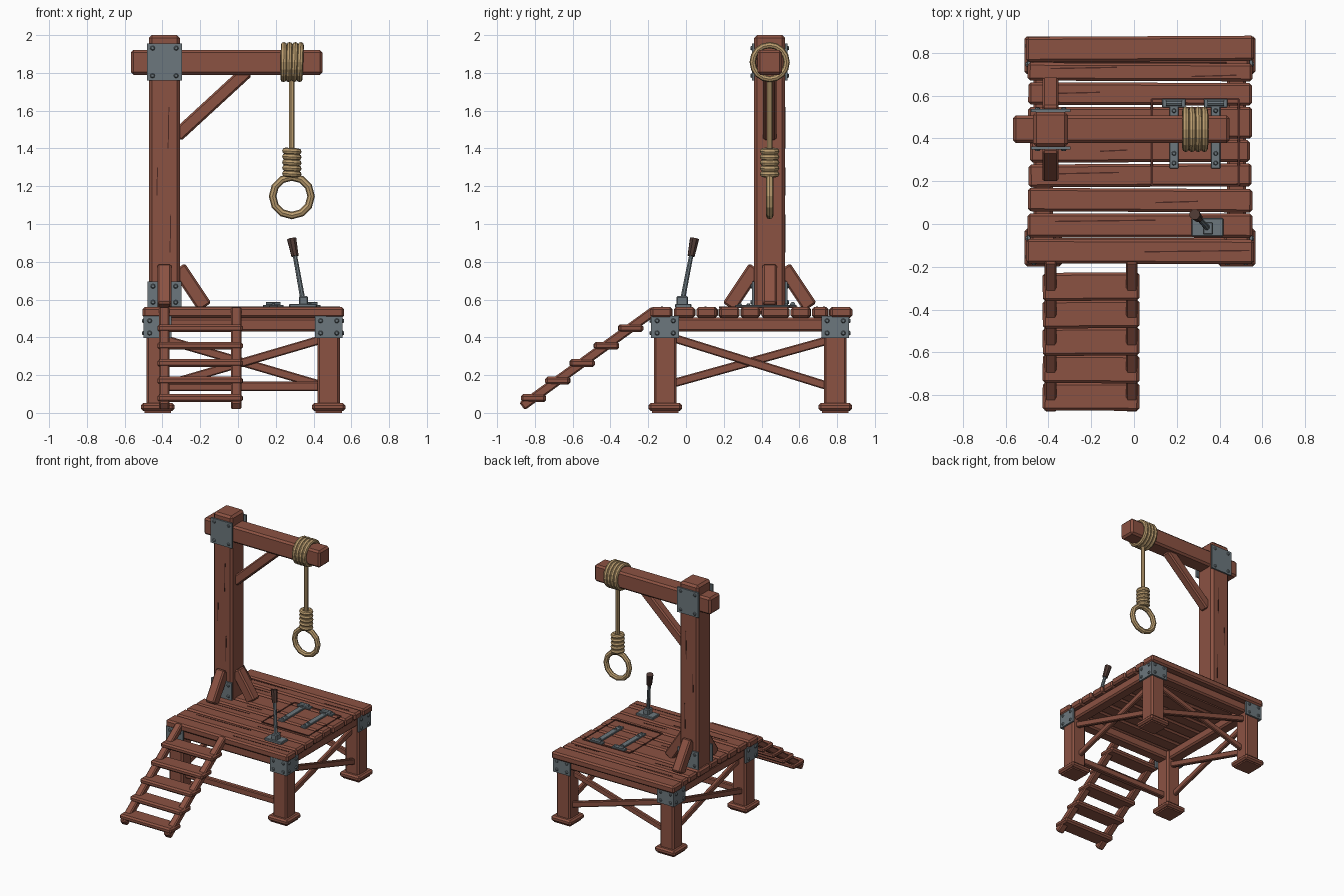
import bpy, bmesh, math, random
from mathutils import Vector, Matrix

random.seed(4)
if "Cube" in bpy.data.objects:
    bpy.data.objects.remove(bpy.data.objects["Cube"], do_unlink=True)


def material(name, rgb):
    m = bpy.data.materials.new(name)
    m.use_nodes = True
    m.diffuse_color = (*rgb, 1)
    m.node_tree.nodes["Principled BSDF"].inputs["Base Color"].default_value = (*rgb, 1)
    return m


WOOD = material("red brown wood", (0.26, 0.085, 0.055))
DARK = material("dark wood crack", (0.07, 0.022, 0.016))
METAL = material("grey iron", (0.15, 0.185, 0.205))
ROPE = material("tan rope", (0.50, 0.34, 0.16))
GRIP = material("dark grip", (0.075, 0.04, 0.033))


def finish(name, bm, mat):
    mesh = bpy.data.meshes.new(name)
    bm.to_mesh(mesh)
    bm.free()
    mesh.materials.append(mat)
    obj = bpy.data.objects.new(name, mesh)
    bpy.context.collection.objects.link(obj)
    return obj


def block(name, matrix, size, mat, bevel):
    bm = bmesh.new()
    bmesh.ops.create_cube(bm, size=1, matrix=Matrix.Diagonal((*size, 1)))
    if bevel:
        bmesh.ops.bevel(bm, geom=bm.edges[:], offset=bevel, segments=1, affect='EDGES')
    bm.transform(matrix)
    return finish(name, bm, mat)


def box(name, lo, hi, mat=WOOD, bevel=0.012, turn=0):
    lo, hi = Vector(lo), Vector(hi)
    m = Matrix.Translation((lo + hi) / 2) @ Matrix.Rotation(turn, 4, 'Z')
    return block(name, m, hi - lo, mat, bevel)


def frame(a, b, side):
    """Matrix at the middle of a-b, with z along it and y near side."""
    z = (b - a).normalized()
    x = Vector(side).cross(z).normalized()
    return Matrix.Translation((a + b) / 2) @ Matrix((x, z.cross(x), z)).transposed().to_4x4()


def bar(name, a, b, width, depth, side, mat=WOOD, bevel=0.01):
    a, b = Vector(a), Vector(b)
    return block(name, frame(a, b, side), (width, depth, (b - a).length), mat, bevel)


def rod(name, a, b, r1, r2, mat, sides=8):
    a, b = Vector(a), Vector(b)
    bm = bmesh.new()
    bmesh.ops.create_cone(bm, cap_ends=True, segments=sides, radius1=r1, radius2=r2,
                          depth=(b - a).length, matrix=frame(a, b, (0.3, 1, 0.1)))
    return finish(name, bm, mat)


def riveted_plate(name, centre, normal, width, height, thick=0.014):
    """Upright plate with a rivet near each corner."""
    n = Vector(normal)
    m = Matrix((Vector((0, 0, 1)).cross(n), (0, 0, 1), n)).transposed().to_4x4()
    bm = bmesh.new()
    bmesh.ops.create_cube(bm, size=1, matrix=Matrix.Diagonal((width, height, thick, 1)))
    for sx in (-1, 1):
        for sy in (-1, 1):
            spot = (sx * (width / 2 - 0.03), sy * (height / 2 - 0.025), thick / 2 + 0.003)
            bmesh.ops.create_cone(bm, cap_ends=True, segments=8, radius1=0.014, radius2=0.008,
                                  depth=0.01, matrix=Matrix.Translation(spot))
    bm.transform(Matrix.Translation(centre) @ m)
    return finish(name, bm, METAL)


def ring(name, centre, radius, tube, axis, sides=16, tilt=0):
    bpy.ops.mesh.primitive_torus_add(major_radius=radius, minor_radius=tube,
                                     major_segments=sides, minor_segments=8, location=centre)
    obj = bpy.context.object
    obj.name = name
    rot = {'X': (0, math.pi / 2 + tilt, 0), 'Y': (math.pi / 2, 0, 0), 'Z': (0, tilt, 0)}
    obj.rotation_euler = rot[axis]
    obj.data.materials.append(ROPE)
    return obj


# Deck of nine uneven planks
EDGES = (-0.19, -0.068, 0.053, 0.17, 0.285, 0.395, 0.552, 0.665, 0.757, 0.882)
for i, (y0, y1) in enumerate(zip(EDGES, EDGES[1:])):
    wide = 0 if i in (0, 8) else random.uniform(0.006, 0.022)
    box(f"deck_plank_{i}", (-0.505 + wide, y0 + 0.004, 0.503), (0.562 - wide, y1 - 0.004, 0.56),
        turn=random.uniform(-0.006, 0.006))

# Cracks along the planks: start x, end x, y
for i, (x0, x1, y) in enumerate(((-0.39, -0.08, 0.727), (0.27, 0.48, 0.69), (-0.16, -0.03, 0.34),
                                 (-0.35, -0.07, 0.235), (-0.37, 0.1, 0.012), (0.05, 0.54, -0.13),
                                 (-0.4, -0.16, 0.61), (0.1, 0.3, 0.1))):
    bar(f"plank_crack_{i}", (x0, y, 0.56), (x1, y + 0.006, 0.56), 0.006, 0.004, (0, 0, 1), DARK, 0)

# Legs, feet and corner irons
LX, LY = (-0.425, 0.48), (-0.11, 0.79)
for x, sx in zip(LX, (-1, 1)):
    for y, sy in zip(LY, (-1, 1)):
        tag = f"{'back' if sy > 0 else 'front'}_{'left' if sx > 0 else 'right'}"
        box(f"leg_{tag}", (x - 0.06, y - 0.06, 0.03), (x + 0.06, y + 0.06, 0.505))
        box(f"foot_{tag}", (x - 0.088, y - 0.088, 0.01), (x + 0.088, y + 0.088, 0.052))
        box(f"foot_sole_{tag}", (x - 0.07, y - 0.07, 0), (x + 0.07, y + 0.07, 0.02), bevel=0)
        riveted_plate(f"corner_iron_side_{tag}", (x + sx * 0.067, y, 0.455), (sx, 0, 0), 0.146, 0.115)
        riveted_plate(f"corner_iron_face_{tag}", (x, y + sy * 0.067, 0.455), (0, sy, 0), 0.146, 0.115)

# Rim beams under the deck
for y in LY:
    box("rim_beam_long", (LX[0], y - 0.045, 0.43), (LX[1], y + 0.045, 0.505))
for x in LX:
    box("rim_beam_side", (x - 0.045, LY[0], 0.43), (x + 0.045, LY[1], 0.505))

# Crossed braces on the back and both sides, plain rail at the front
HIGH, LOW = 0.40, 0.135
for za, zb, off in ((HIGH, LOW, 0.012), (LOW, HIGH, -0.012)):
    for x in LX:
        bar("side_cross_brace", (x + off, LY[0], za + 0.01), (x + off, LY[1], zb - 0.005),
            0.045, 0.03, (1, 0, 0), bevel=0.006)
    bar("back_cross_brace", (LX[0], LY[1] + off, za), (LX[1], LY[1] + off, zb),
        0.045, 0.03, (0, 1, 0), bevel=0.006)
box("front_rail", (LX[0], LY[0] - 0.02, 0.115), (LX[1], LY[0] + 0.02, 0.165), bevel=0.006)

# Stairs
for x in (-0.39, -0.01):
    bar("stair_stringer", (x, -0.165, 0.543), (x, -0.868, 0.035), 0.055, 0.05, (0, 1, 1), bevel=0.008)
for i in range(5):
    y, z = -0.293 - 0.1285 * i, 0.447 - 0.0925 * i
    box(f"stair_tread_{i}", (-0.427, y - 0.066, z - 0.02), (0.025, y + 0.066, z + 0.022),
        turn=random.uniform(-0.012, 0.012))

# Upright post and top beam
PX, PY = -0.39, 0.443
box("post", (PX - 0.082, PY - 0.082, 0.52), (PX + 0.082, PY + 0.082, 2.0), bevel=0.016)
box("top_beam", (-0.567, PY - 0.065, 1.79), (0.447, PY + 0.065, 1.922), bevel=0.014)
bar("beam_brace", (-0.325, PY, 1.465), (0.05, PY, 1.81), 0.07, 0.07, (0, 1, 0))
for sy in (-1, 1):
    riveted_plate("post_top_iron", (PX, PY + sy * 0.087, 1.858), (0, sy, 0), 0.185, 0.196)
    riveted_plate("post_base_iron", (PX, PY + sy * 0.087, 0.628), (0, sy, 0), 0.18, 0.135)
for dx, dy in ((1, 0), (0, 1), (0, -1)):
    d = Vector((dx, dy, 0))
    foot = Vector((PX, PY, 0.56)) + d * 0.215
    head = Vector((PX, PY, 0.77)) + d * 0.075
    bar("post_brace", foot, head, 0.08, 0.075, (dy, -dx, 0))

# Cracks on the post
for z0, z1, dx in ((0.85, 1.05, 0.03), (1.15, 1.3, -0.04), (1.4, 1.62, 0.02)):
    for sy in (-1, 1):
        bar("post_crack", (PX + dx, PY + sy * 0.082, z0), (PX + dx + 0.004, PY + sy * 0.082, z1),
            0.005, 0.004, (0, 1, 0), DARK, 0)

# Rope: wraps on the beam, hanging line, coils and loop
RX = 0.285
for i in range(4):
    ring(f"rope_wrap_{i}", (RX - 0.043 + 0.029 * i, PY, 1.857), 0.09, 0.0165, 'X',
         tilt=random.uniform(-0.05, 0.05))
rod("rope_line", (RX, PY, 1.25), (RX, PY, 1.78), 0.016, 0.016, ROPE)
for i in range(5):
    ring(f"rope_coil_{i}", (RX, PY, 1.265 + 0.03 * i), 0.034, 0.0175, 'Z', 12, 0.06)
ring("rope_loop", (RX, PY, 1.147), 0.102, 0.02, 'Y', 12)

# Trapdoor outline and strap hinges
TX, TY, TZ = (0.083, 0.49), (0.18, 0.585), 0.56
for x in TX:
    box("trapdoor_gap", (x - 0.005, TY[0], TZ - 0.004), (x + 0.005, TY[1], TZ + 0.003), DARK, 0)
for y in TY:
    box("trapdoor_gap", (TX[0], y - 0.005, TZ - 0.004), (TX[1], y + 0.005, TZ + 0.003), DARK, 0)
for x in (0.187, 0.382):
    box("hinge_strap", (x - 0.022, 0.26, TZ - 0.005), (x + 0.022, 0.57, TZ + 0.012), METAL, 0.003)
    box("hinge_leaf", (x - 0.055, 0.545, TZ - 0.005), (x + 0.055, 0.585, TZ + 0.012), METAL, 0.003)
    rod("hinge_barrel", (x - 0.038, 0.565, TZ + 0.014), (x + 0.038, 0.565, TZ + 0.014), 0.014, 0.014, METAL)
    for y in (0.285, 0.33, 0.53):
        rod("hinge_rivet", (x, y, TZ + 0.01), (x, y, TZ + 0.02), 0.012, 0.007, METAL)

# Lever
base, knee, tip = Vector((0.345, -0.02, 0.59)), Vector((0.302, 0.027, 0.83)), Vector((0.284, 0.045, 0.922))
box("lever_plate", (0.27, -0.058, 0.555), (0.418, 0.028, 0.577), METAL, 0.004)
box("lever_socket", (0.322, -0.05, 0.57), (0.37, 0.01, 0.618), METAL, 0.006)
rod("lever_rod", base, knee, 0.014, 0.012, METAL)
rod("lever_grip", knee, tip, 0.02, 0.026, GRIP)
